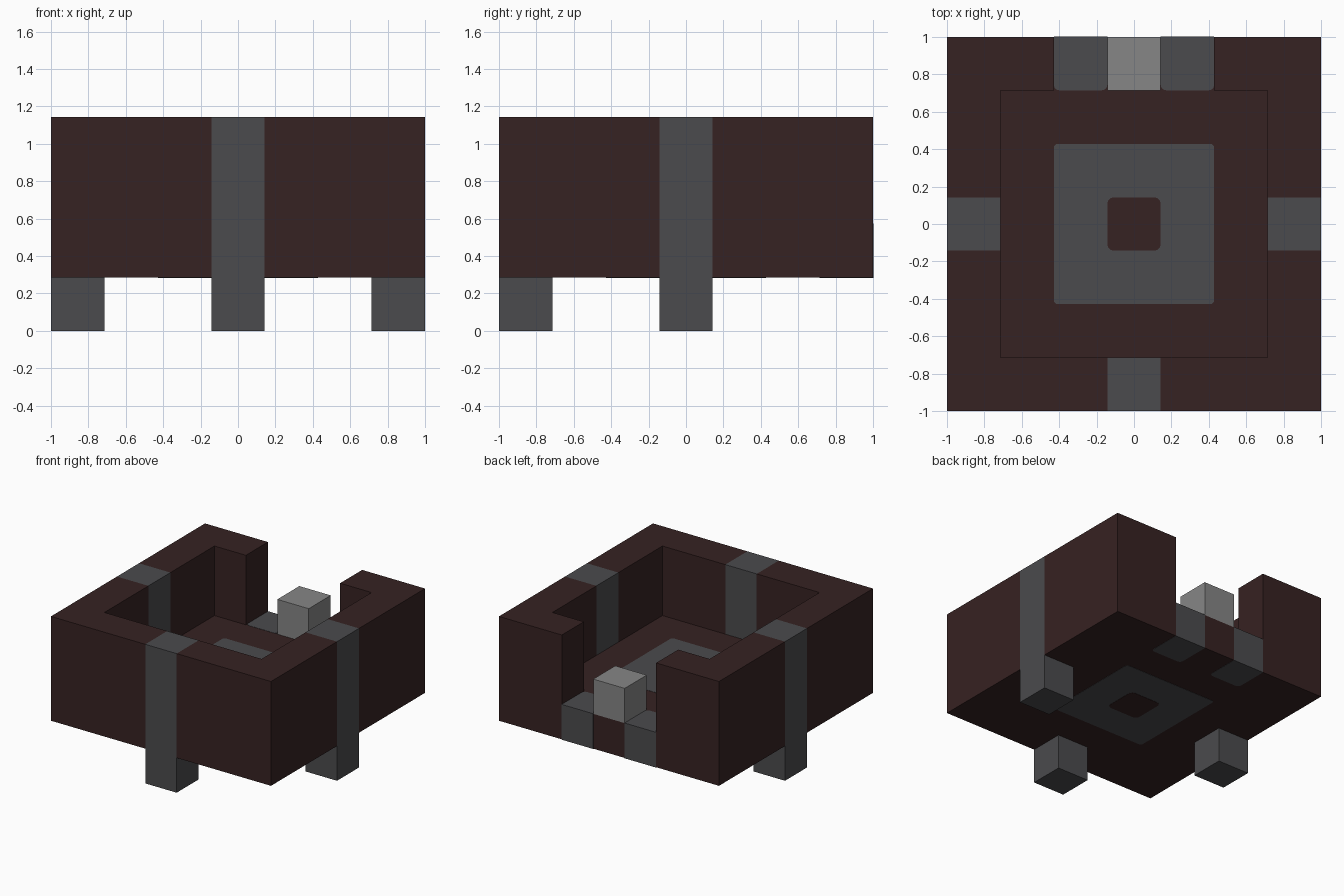
import bpy
import bmesh

if "Cube" in bpy.data.objects:
    bpy.data.objects.remove(bpy.data.objects["Cube"], do_unlink=True)

U = 2 / 7      # size of one block; all parts are laid out in blocks
SKIN = 0.002   # how far inlays stand proud of the slab


def material(name, r, g, b):
    mat = bpy.data.materials.new(name)
    mat.use_nodes = True
    mat.diffuse_color = (r, g, b, 1)
    mat.node_tree.nodes["Principled BSDF"].inputs["Base Color"].default_value = (r, g, b, 1)
    return mat


BROWN = material("dark brown", 0.037, 0.016, 0.016)
GREY = material("dark grey", 0.07, 0.07, 0.075)
LIGHT = material("light grey", 0.24, 0.24, 0.24)


def prism(name, outline, bottom, top, mat, skin=0.0, radius=0.0, rounded=lambda v: True):
    """Extrude a block-unit outline upward, optionally rounding upright edges."""
    bm = bmesh.new()
    base = bm.faces.new([bm.verts.new((x * U, y * U, bottom * U - skin)) for x, y in outline])
    grown = bmesh.ops.extrude_face_region(bm, geom=[base])["geom"]
    for v in grown:
        if isinstance(v, bmesh.types.BMVert):
            v.co.z = top * U + skin
    if radius:
        edges = [e for e in bm.edges
                 if abs(e.verts[0].co.z - e.verts[1].co.z) > 0.1 and rounded(e.verts[0].co)]
        bmesh.ops.bevel(bm, geom=edges, offset=radius, segments=3, profile=0.5, affect='EDGES')
    bmesh.ops.recalc_face_normals(bm, faces=bm.faces[:])
    mesh = bpy.data.meshes.new(name)
    bm.to_mesh(mesh)
    bm.free()
    mesh.materials.append(mat)
    obj = bpy.data.objects.new(name, mesh)
    bpy.context.collection.objects.link(obj)
    return obj


def rect(x0, x1, y0, y1):
    return [(x0, y0), (x1, y0), (x1, y1), (x0, y1)]


# Floor slab, reaching out through the back doorway
prism("floor", [(-2.5, -2.5), (2.5, -2.5), (2.5, 2.5), (1.5, 2.5),
                (1.5, 3.5), (-1.5, 3.5), (-1.5, 2.5), (-2.5, 2.5)], 1, 2, BROWN)

# Square inlay with a brown centre, showing above and below the floor
prism("floor_inlay", rect(-1.5, 1.5, -1.5, 1.5), 1, 2, GREY, SKIN, 0.02)
prism("inlay_centre", rect(-0.5, 0.5, -0.5, 0.5), 1, 2, BROWN, 2 * SKIN, 0.035)

# Mirrored walls, side pillars and doorway inlays
for side, s in (("left", 1), ("right", -1)):
    front = [(0.5, -3.5), (3.5, -3.5), (3.5, -0.5), (2.5, -0.5), (2.5, -2.5), (0.5, -2.5)]
    back = [(3.5, 0.5), (3.5, 3.5), (1.5, 3.5), (1.5, 2.5), (2.5, 2.5), (2.5, 0.5)]
    sill = rect(0.5, 1.5, 2.5, 3.5 + SKIN / U)
    pillar = rect(2.5, 3.5, -0.5, 0.5)
    flip = lambda pts: [(s * x, y) for x, y in pts]
    prism("front_wall_" + side, flip(front), 1, 4, BROWN)
    prism("back_wall_" + side, flip(back), 1, 4, BROWN)
    prism("pillar_" + side, flip(pillar), 0, 4, GREY)
    prism("door_sill_" + side, flip(sill), 1, 2, GREY, SKIN, 0.03, lambda v: v.y < 0.9)

# Front pillar and the pale block standing in the doorway
prism("pillar_front", rect(-0.5, 0.5, -3.5, -2.5), 0, 4, GREY)
prism("doorway_block", rect(-0.5, 0.5, 2.5, 3.5), 2, 3, LIGHT)
